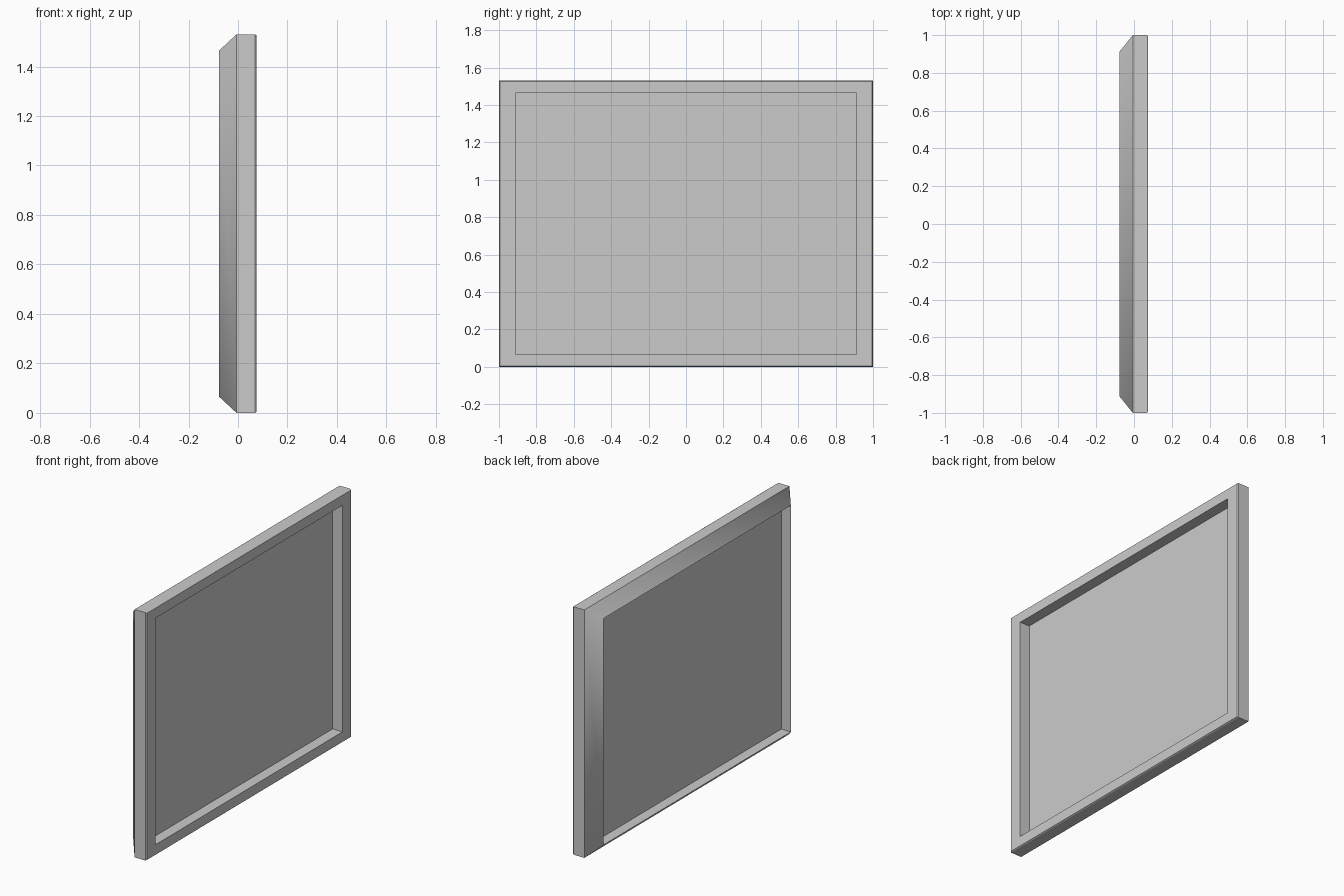
import bpy, bmesh

if "Cube" in bpy.data.objects:
    bpy.data.objects.remove(bpy.data.objects["Cube"])

HALF_W, HEIGHT = 1.0, 1.53      # outer half width (y) and height (z)
BAR_Y, BAR_Z = 0.088, 0.066     # width of upright and horizontal bars

# Frame section: (inset as a share of the bar width, x)
section = [
    (0.0, -0.006),   # outer edge, back
    (0.0, 0.068),    # outer edge, front
    (0.06, 0.075),   # small front chamfer
    (1.0, 0.075),    # inner lip, front
    (1.0, -0.077),   # inner lip, back, slopes out to the outer edge
]


def finish(name, bm):
    bmesh.ops.recalc_face_normals(bm, faces=bm.faces)
    mesh = bpy.data.meshes.new(name)
    bm.to_mesh(mesh)
    bm.free()
    obj = bpy.data.objects.new(name, mesh)
    bpy.context.collection.objects.link(obj)
    return obj


def ring(bm, inset, x):
    y, z0, z1 = HALF_W - inset * BAR_Y, inset * BAR_Z, HEIGHT - inset * BAR_Z
    return [bm.verts.new((x, *p)) for p in ((-y, z0), (y, z0), (y, z1), (-y, z1))]


# Mitred frame: sweep the section round the four sides
bm = bmesh.new()
rings = [ring(bm, *p) for p in section]
for k, a in enumerate(rings):
    b = rings[(k + 1) % len(rings)]
    for i in range(4):
        j = (i + 1) % 4
        face = bm.faces.new((a[i], a[j], b[j], b[i]))
        face.smooth = k == len(rings) - 1   # sloping back blends round corners
finish("frame", bm)

# Thin flat panel set between the front and back recesses
bm = bmesh.new()
bmesh.ops.create_cube(bm, size=1)
bmesh.ops.scale(bm, vec=(0.02, 2 * (HALF_W - BAR_Y), HEIGHT - 2 * BAR_Z), verts=bm.verts)
bmesh.ops.translate(bm, vec=(-0.002, 0, HEIGHT / 2), verts=bm.verts)
finish("panel", bm)
